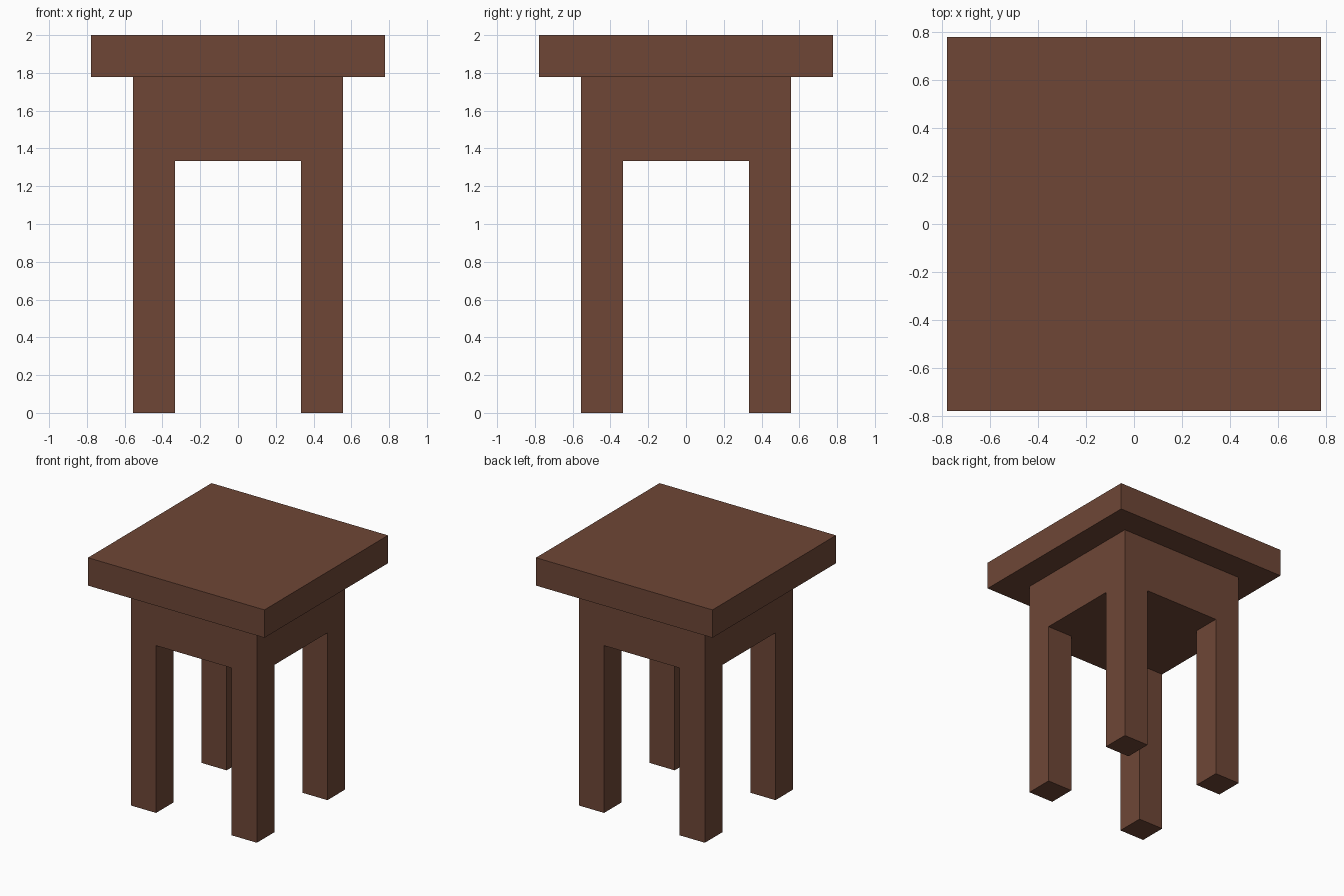
import bpy
import bmesh
from mathutils import Matrix, Vector

default_cube = bpy.data.objects.get("Cube")
if default_cube:
    bpy.data.objects.remove(default_cube, do_unlink=True)

U = 2 / 9  # the stool is laid out on a regular module, nine units tall

# Brown wood
wood = bpy.data.materials.new("brown_wood")
wood.use_nodes = True
colour = (0.158, 0.062, 0.037, 1)
wood.diffuse_color = colour
bsdf = next(n for n in wood.node_tree.nodes if n.type == "BSDF_PRINCIPLED")
bsdf.inputs["Base Color"].default_value = colour
bsdf.inputs["Roughness"].default_value = 0.8


def box(name, x, y, width, bottom, top):
    """Square-section block between two heights, all measured in modules."""
    bm = bmesh.new()
    bmesh.ops.create_cube(bm, size=1)
    size = Vector((width, width, top - bottom)) * U
    bmesh.ops.transform(bm, matrix=Matrix.Diagonal(size.to_4d()), verts=bm.verts)
    mesh = bpy.data.meshes.new(name)
    bm.to_mesh(mesh)
    bm.free()
    mesh.materials.append(wood)
    obj = bpy.data.objects.new(name, mesh)
    obj.location = Vector((x, y, (bottom + top) / 2)) * U
    bpy.context.collection.objects.link(obj)
    return obj


# Overhanging seat slab and the solid block beneath it
box("seat", 0, 0, 7, 8, 9)
box("seat_base", 0, 0, 5, 6, 8)

# Four legs flush with the corners of the base
for depth, y in (("front", -2), ("back", 2)):
    for side, x in (("right", -2), ("left", 2)):
        box(f"{depth}_{side}_leg", x, y, 1, 0, 6)
